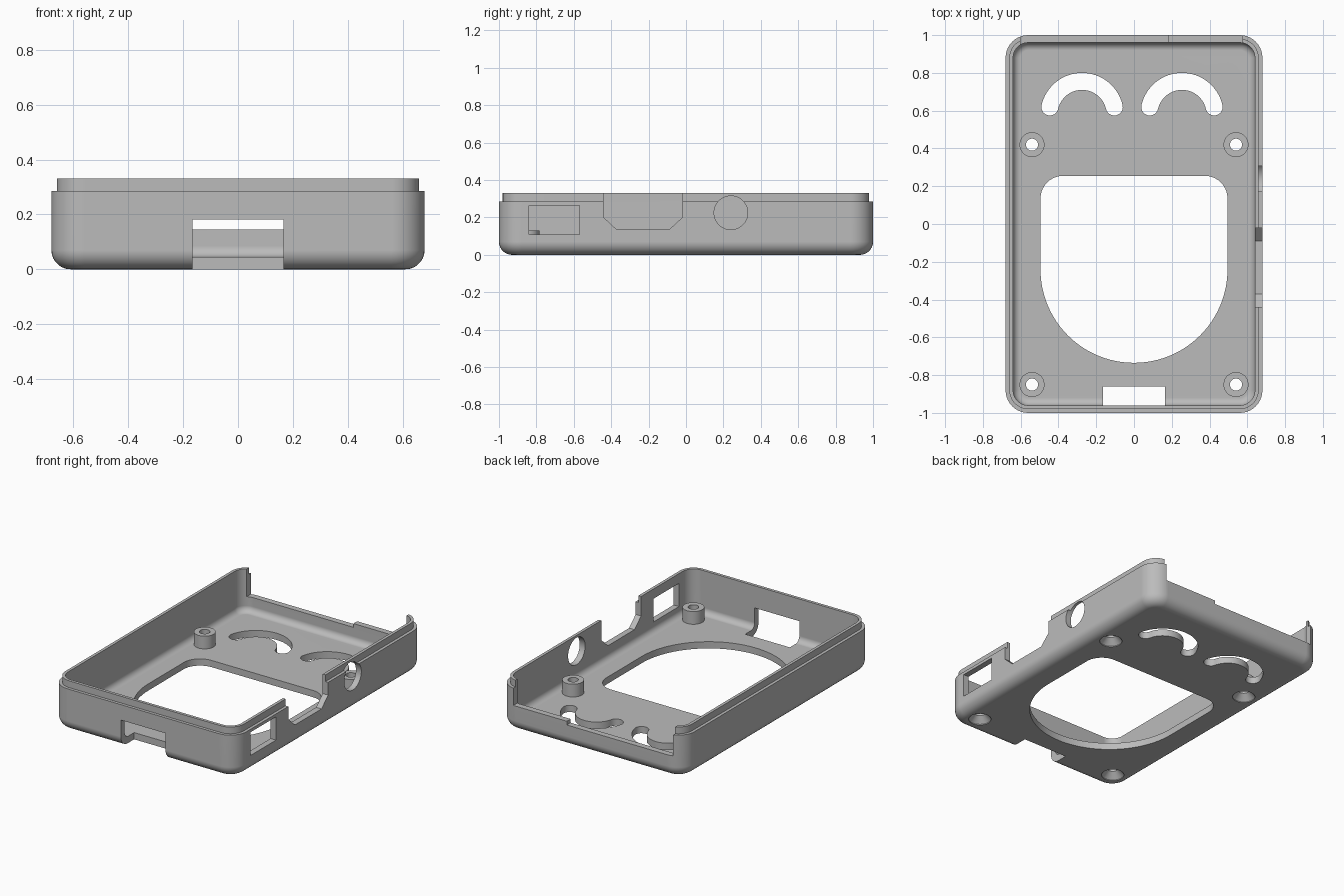
import bpy, bmesh
from math import sin, cos, pi, radians

cube = bpy.data.objects.get("Cube")
if cube:
    bpy.data.objects.remove(cube, do_unlink=True)

grey = bpy.data.materials.new("grey plastic")
grey.use_nodes = True
COLOUR = (0.50, 0.50, 0.50, 1.0)
grey.diffuse_color = COLOUR
grey.node_tree.nodes["Principled BSDF"].inputs["Base Color"].default_value = COLOUR

HX, HY, CORNER = 0.68, 1.0, 0.12      # half width, half depth, corner radius
WALL, FLOOR = 0.04, 0.045
SHOULDER, TOP = 0.285, 0.33


def loft(name, rings):
    """Closed solid skinned through rings with equal point counts."""
    bm = bmesh.new()
    loops = [[bm.verts.new(p) for p in ring] for ring in rings]
    n = len(loops[0])
    for a, b in zip(loops, loops[1:]):
        for i in range(n):
            j = (i + 1) % n
            bm.faces.new((a[i], a[j], b[j], b[i]))
    bm.faces.new(loops[0][::-1])
    bm.faces.new(loops[-1])
    bmesh.ops.recalc_face_normals(bm, faces=bm.faces)
    mesh = bpy.data.meshes.new(name)
    bm.to_mesh(mesh)
    bm.free()
    mesh.materials.append(grey)
    obj = bpy.data.objects.new(name, mesh)
    bpy.context.collection.objects.link(obj)
    return obj


def prism(name, outline, axis, lo, hi):
    """Extrude a 2D outline along an axis."""
    place = {"x": lambda u, v, w: (w, u, v),
             "y": lambda u, v, w: (u, w, v),
             "z": lambda u, v, w: (u, v, w)}[axis]
    return loft(name, [[place(u, v, w) for u, v in outline] for w in (lo, hi)])


def arc(cx, cy, r, start, end, steps):
    return [(cx + r * cos(radians(start + (end - start) * i / steps)),
             cy + r * sin(radians(start + (end - start) * i / steps)))
            for i in range(steps + 1)]


def circle(cx, cy, r, n=40):
    return arc(cx, cy, r, 0, 360, n)[:-1]


def rect(u0, v0, u1, v1):
    return [(u0, v0), (u1, v0), (u1, v1), (u0, v1)]


def body_ring(inset, z):
    """Rounded rectangle, inset from the outer wall."""
    r = CORNER - inset
    x, y = HX - CORNER, HY - CORNER
    pts = []
    for k, (sx, sy) in enumerate(((1, 1), (-1, 1), (-1, -1), (1, -1))):
        pts += arc(sx * x, sy * y, r, 90 * k, 90 * k + 90, 10)
    return [(px, py, z) for px, py in pts]


def fillet(inset, z, r, steps=7):
    angles = [pi / 2 * i / steps for i in range(steps + 1)]
    return [(inset + r * (1 - sin(a)), z + r * (1 - cos(a))) for a in angles]


def boolean(target, tool, operation):
    mod = target.modifiers.new(tool.name, "BOOLEAN")
    mod.operation = operation
    mod.solver = "EXACT"
    mod.object = tool
    bpy.context.view_layer.objects.active = target
    bpy.ops.object.modifier_apply(modifier=mod.name)
    bpy.data.objects.remove(tool, do_unlink=True)


# Tray: rounded base, shoulder, thin lip, hollow inside
section = fillet(0, 0, 0.07)
section += [(0, SHOULDER), (0.02, SHOULDER), (0.02, TOP), (WALL, TOP)]
section += fillet(WALL, FLOOR, 0.04)[::-1]
case = loft("case_tray", [body_ring(i, z) for i, z in section])

# Screw posts with countersunk holes
posts = [(sx * 0.54, y) for sx in (-1, 1) for y in (0.42, -0.85)]
for x, y in posts:
    boolean(case, prism("post", circle(x, y, 0.066), "z", 0.02, 0.13), "UNION")
cutters = []
for x, y in posts:
    rings = [(0.07, -0.05), (0.07, 0.005), (0.032, 0.045), (0.032, 0.2)]
    cutters.append(loft("screw_hole", [[(px, py, z) for px, py in circle(x, y, r)]
                                       for r, z in rings]))

# Display window: rounded top corners, half-round bottom
window = (arc(0.375, 0.135, 0.12, 0, 90, 10) + arc(-0.375, 0.135, 0.12, 90, 180, 10)
          + arc(0, -0.24, 0.495, 180, 360, 48))
cutters.append(prism("window", window, "z", -0.1, 0.1))

# Curved vents with round ends
for cx in (-0.275, 0.254):
    cy, mid, half, tilt = 0.58, 0.175, 0.045, 13
    ex, ey = mid * cos(radians(tilt)), mid * sin(radians(tilt))
    vent = (arc(cx, cy, mid + half, tilt, 180 - tilt, 32)
            + arc(cx - ex, cy + ey, half, 180 - tilt, 360 - tilt, 12)[1:-1]
            + arc(cx, cy, mid - half, 180 - tilt, tilt, 32)
            + arc(cx + ex, cy + ey, half, 180 + tilt, 360 + tilt, 12)[1:-1])
    cutters.append(prism("vent", vent, "z", -0.1, 0.1))

# Front slot through wall and floor
cutters.append(prism("front_slot", rect(-0.165, -0.1, 0.165, 0.182), "y", -1.1, -0.86))

# Lowered back wall with a small step
back = [(-0.6, 0.145), (0.18, 0.145), (0.18, 0.17), (0.575, 0.17), (0.575, 0.5), (-0.6, 0.5)]
cutters.append(prism("back_opening", back, "y", 0.9, 1.1))

# Side wall: socket window, chamfered notch, round port
notch = [(-0.44, 0.5), (-0.44, 0.2), (-0.37, 0.135), (-0.09, 0.135), (-0.02, 0.2), (-0.02, 0.5)]
for name, outline in (("socket", rect(-0.84, 0.11, -0.57, 0.265)),
                      ("notch", notch),
                      ("round_port", circle(0.24, 0.225, 0.09, 48))):
    cutters.append(prism(name, outline, "x", 0.61, 0.8))

for tool in cutters:
    boolean(case, tool, "DIFFERENCE")

# Smooth fillets, crisp edges
bpy.ops.object.select_all(action="DESELECT")
case.select_set(True)
bpy.context.view_layer.objects.active = case
bpy.ops.object.shade_smooth_by_angle(angle=radians(30))
weighted = case.modifiers.new("weighted_normals", "WEIGHTED_NORMAL")
weighted.keep_sharp = True
